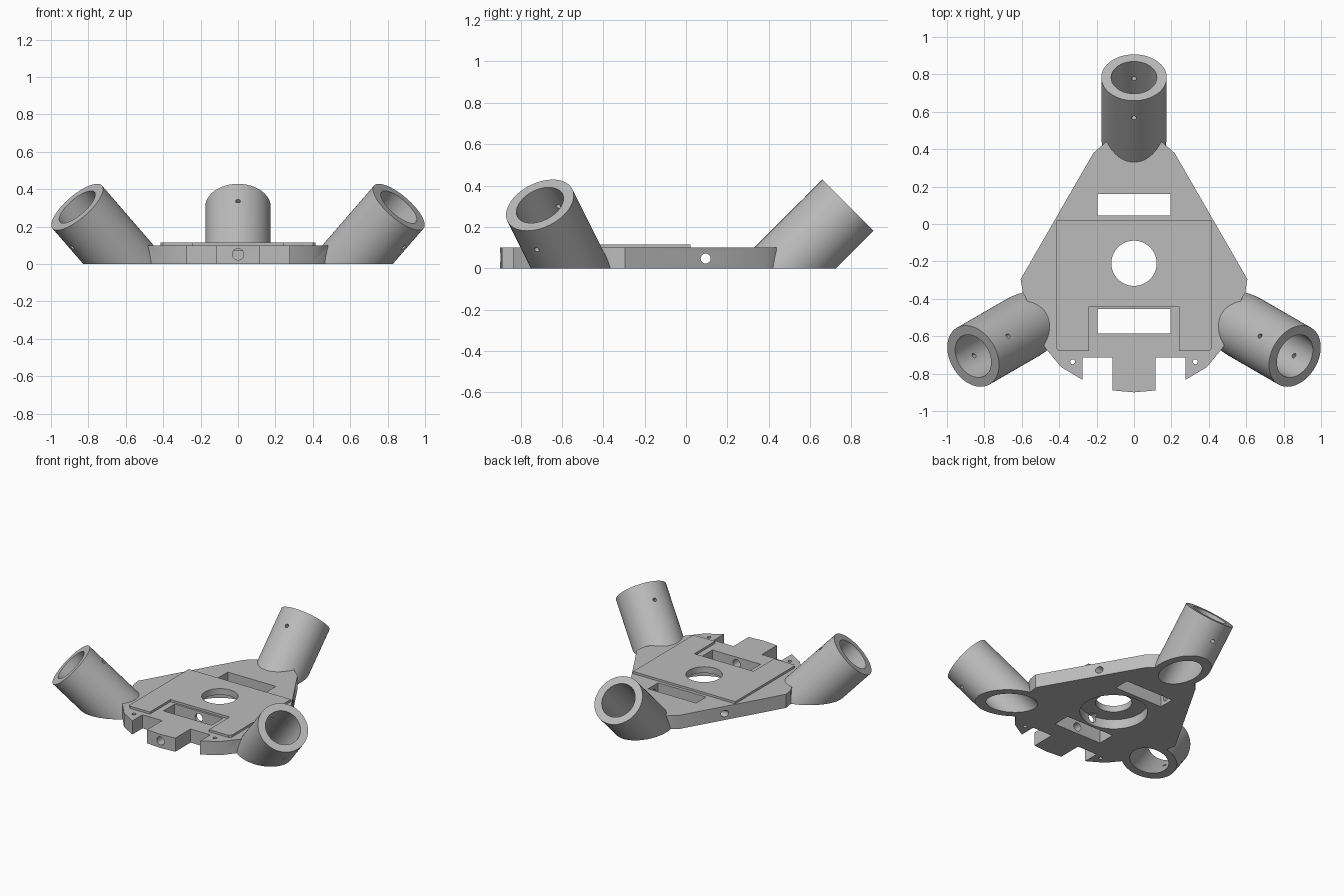
import bpy, bmesh
from math import radians
from mathutils import Matrix, Vector

if "Cube" in bpy.data.objects:
    bpy.data.objects.remove(bpy.data.objects["Cube"])

grey = bpy.data.materials.new("plain grey")
grey.use_nodes = True
grey.diffuse_color = (0.5, 0.5, 0.5, 1)
grey.node_tree.nodes["Principled BSDF"].inputs["Base Color"].default_value = (0.5, 0.5, 0.5, 1)

CENTRE = Vector((0, -0.21, 0))
THICK = 0.1


def make(name, bm):
    bmesh.ops.recalc_face_normals(bm, faces=bm.faces[:])
    mesh = bpy.data.meshes.new(name)
    bm.to_mesh(mesh)
    bm.free()
    mesh.materials.append(grey)
    obj = bpy.data.objects.new(name, mesh)
    bpy.context.collection.objects.link(obj)
    return obj


def cylinder(name, radius, length, matrix, sides=64, ground_cut=False):
    bm = bmesh.new()
    bmesh.ops.create_cone(bm, cap_ends=True, segments=sides, radius1=radius,
                          radius2=radius, depth=length, matrix=matrix)
    if ground_cut:
        geom = bm.verts[:] + bm.edges[:] + bm.faces[:]
        bmesh.ops.bisect_plane(bm, geom=geom, plane_co=(0, 0, 0),
                               plane_no=(0, 0, 1), clear_inner=True)
        bmesh.ops.holes_fill(bm, edges=[e for e in bm.edges if e.is_boundary], sides=0)
    return make(name, bm)


def box(name, x, y0, y1):
    bm = bmesh.new()
    bmesh.ops.create_cube(bm, size=1, matrix=Matrix.Translation((0, (y0 + y1) / 2, 0))
                          @ Matrix.Diagonal((2 * x, y1 - y0, 1, 1)))
    return make(name, bm)


def prism(name, half, z0, z1):
    """Extrude an outline given by its right half, mirrored in x."""
    outline = half + [(-x, y) for x, y in reversed(half) if x > 0]
    bm = bmesh.new()
    face = bm.faces.new([bm.verts.new((x, y, z0)) for x, y in outline])
    top = bmesh.ops.extrude_face_region(bm, geom=[face])["geom"]
    bmesh.ops.translate(bm, vec=(0, 0, z1 - z0),
                        verts=[v for v in top if isinstance(v, bmesh.types.BMVert)])
    return make(name, bm)


def cut(obj, cutters):
    bpy.context.view_layer.objects.active = obj
    for c in cutters:
        mod = obj.modifiers.new("cut", "BOOLEAN")
        mod.operation, mod.solver, mod.object = "DIFFERENCE", "EXACT", c
        bpy.ops.object.modifier_apply(modifier=mod.name)


def smooth(obj):
    bpy.ops.object.select_all(action="DESELECT")
    obj.select_set(True)
    bpy.context.view_layer.objects.active = obj
    bpy.ops.object.shade_smooth_by_angle(angle=radians(30))


helpers = []

# Three sockets leaning outward, each with a bore and a cross pin hole
tube_solids = []
for name, angle in (("back_socket", 90), ("right_socket", 210), ("left_socket", 330)):
    turn = Matrix.Translation(CENTRE) @ Matrix.Rotation(radians(angle), 4, "Z")
    frame = turn @ Matrix.Translation((0.993, 0, 0.305)) @ Matrix.Rotation(radians(45), 4, "Y")
    length = 0.9
    body = frame @ Matrix.Translation((0, 0, -length / 2))
    tube = cylinder(name, 0.175, length, body, ground_cut=True)
    solid = cylinder("socket_cutter", 0.175, length, body)
    bore = cylinder("bore_cutter", 0.122, length + 0.2, body)
    pin = cylinder("pin_cutter", 0.013, 0.6, frame @ Matrix.Translation((0, 0, -0.13))
                   @ Matrix.Rotation(radians(90), 4, "Y"), 24)
    cut(tube, [bore, pin])
    smooth(tube)
    tube_solids.append(solid)
    helpers += [solid, bore, pin]

# Flat base with a front tab and two notches
base = prism("base_plate", [
    (0, -0.9), (0.115, -0.89), (0.115, -0.715), (0.275, -0.715), (0.275, -0.833),
    (0.39, -0.765), (0.48, -0.655), (0.52, -0.51), (0.595, -0.365), (0.606, -0.295),
    (0.217, 0.38), (0.15, 0.438), (0, 0.44)], 0, THICK)

# Raised pad on the base, open around the front slot
pad = prism("raised_pad", [
    (0, -0.44), (0.24, -0.44), (0.24, -0.68), (0.4, -0.68), (0.415, -0.665),
    (0.415, 0.022)], THICK, 0.116)

# Openings: centre hole with a recess below, slots, screw and rod holes
centre_hole = cylinder("centre_hole_cutter", 0.121, 1, Matrix.Translation(CENTRE))
recess = cylinder("recess_cutter", 0.225, 0.14, Matrix.Translation(CENTRE))
slots = [box("back_slot_cutter", 0.195, 0.045, 0.16),
         box("front_slot_cutter", 0.195, -0.585, -0.455)]
screws = [cylinder("screw_cutter", 0.013, 1, Matrix.Translation((x, -0.737, 0)), 24)
          for x in (-0.328, 0.328)]
side_rod = cylinder("side_rod_cutter", 0.024, 2, Matrix.Translation((0, 0.095, 0.047))
                    @ Matrix.Rotation(radians(90), 4, "Y"), 32)
front_rod = cylinder("front_rod_cutter", 0.03, 0.6, Matrix.Translation((0, -0.7, 0.052))
                     @ Matrix.Rotation(radians(90), 4, "X"), 32)

cut(base, tube_solids + [recess, centre_hole, side_rod, front_rod] + slots + screws)
cut(pad, [centre_hole])
smooth(base)
smooth(pad)

for h in helpers + [centre_hole, recess, side_rod, front_rod] + slots + screws:
    bpy.data.objects.remove(h)
